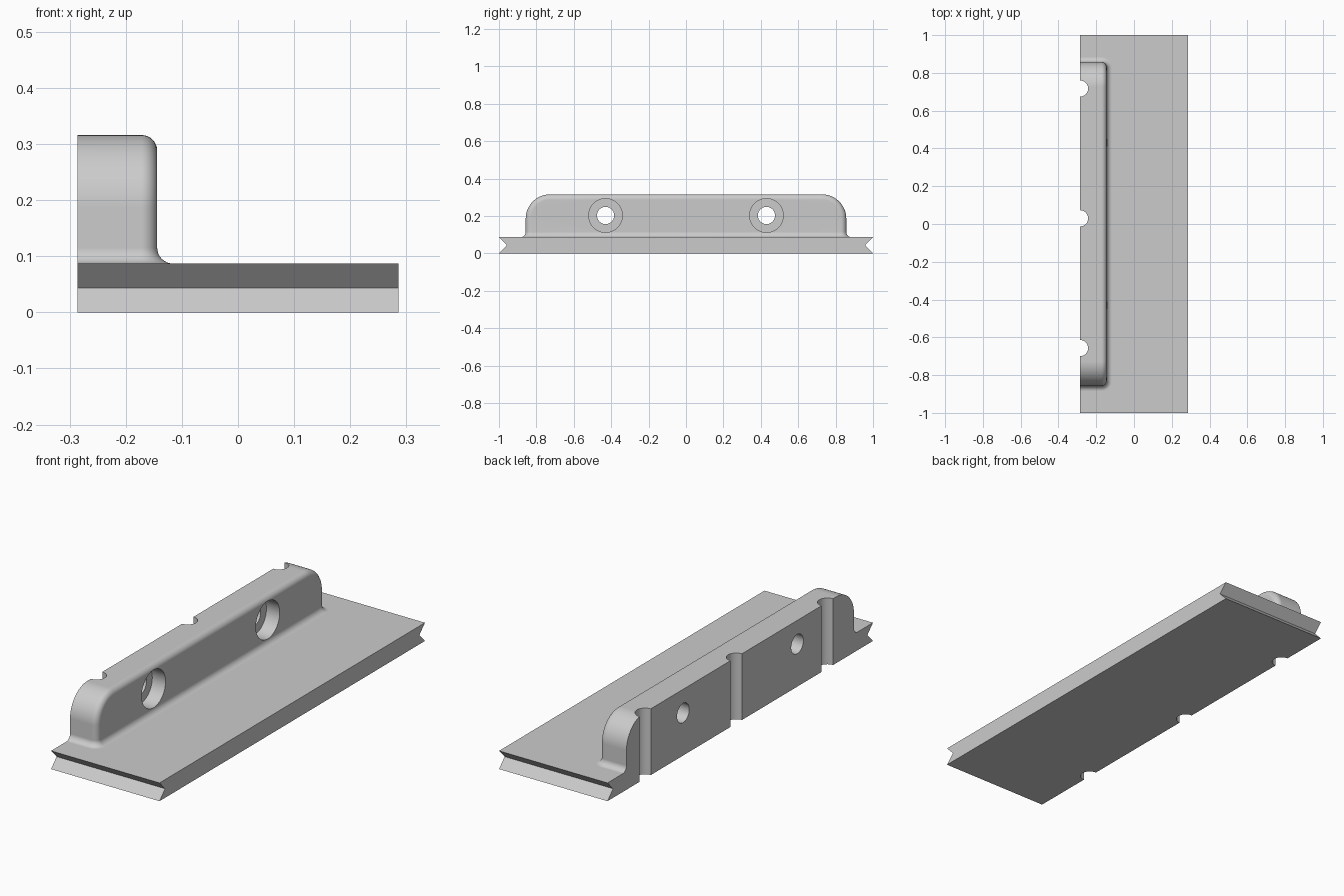
import bpy, bmesh
from math import sin, cos, pi
from mathutils import Vector

cube = bpy.data.objects.get("Cube")
if cube:
    bpy.data.objects.remove(cube, do_unlink=True)

HALF_W, HALF_L, PLATE_T = 0.286, 1.0, 0.087
RIB_X, RIB_Y, RIB_TOP = -0.144, 0.857, 0.316
CORNER, EDGE = 0.13, 0.028
HOLE_Z = 0.203
STEPS = 8

grey = bpy.data.materials.new("plain grey")
grey.use_nodes = True
grey.diffuse_color = (0.6, 0.6, 0.6, 1)
grey.node_tree.nodes["Principled BSDF"].inputs["Base Color"].default_value = (0.6, 0.6, 0.6, 1)


def make_object(name, bm):
    bmesh.ops.recalc_face_normals(bm, faces=bm.faces[:])
    mesh = bpy.data.meshes.new(name)
    bm.to_mesh(mesh)
    bm.free()
    mesh.materials.append(grey)
    obj = bpy.data.objects.new(name, mesh)
    bpy.context.collection.objects.link(obj)
    return obj


def cylinder(name, radius, length, location, axis):
    bm = bmesh.new()
    bmesh.ops.create_cone(bm, cap_ends=True, segments=48, radius1=radius,
                          radius2=radius, depth=length)
    turn = Vector((0, 0, 1)).rotation_difference(Vector(axis)).to_matrix()
    bmesh.ops.rotate(bm, verts=bm.verts, matrix=turn)
    bmesh.ops.translate(bm, verts=bm.verts, vec=location)
    return make_object(name, bm)


def combine(target, other, operation):
    mod = target.modifiers.new(operation.lower(), 'BOOLEAN')
    mod.object, mod.operation, mod.solver = other, operation, 'EXACT'
    bpy.context.view_layer.objects.active = target
    bpy.ops.object.modifier_apply(modifier=mod.name)
    bpy.data.objects.remove(other, do_unlink=True)


# Base plate with a V groove across each end
bm = bmesh.new()
mid, deep = PLATE_T / 2, HALF_L - 0.042
profile = [(-HALF_L, 0), (HALF_L, 0), (deep, mid), (HALF_L, PLATE_T),
           (-HALF_L, PLATE_T), (-deep, mid)]
face = bm.faces.new([bm.verts.new((-HALF_W, y, z)) for y, z in profile])
side = bmesh.ops.extrude_face_region(bm, geom=[face])
bmesh.ops.translate(bm, vec=(2 * HALF_W, 0, 0),
                    verts=[v for v in side["geom"] if isinstance(v, bmesh.types.BMVert)])
bracket = make_object("mounting_bracket", bm)

# Rib outline, one side: buried skirt, base fillet, then rounded shoulder
# Each entry holds y, z, outward angle and outward flare
outline = [(RIB_Y, PLATE_T / 2, 0, EDGE)]
for i in range(STEPS + 1):
    a = pi / 2 * i / STEPS
    outline.append((RIB_Y, PLATE_T + EDGE * (1 - cos(a)), 0, EDGE * (1 - sin(a))))
for i in range(2 * STEPS + 1):
    a = pi / 4 * i / STEPS
    outline.append((RIB_Y - CORNER * (1 - cos(a)), RIB_TOP - CORNER * (1 - sin(a)), a, 0))


def section(y, z, angle, flare):
    """Points from the flat back, round the long edge, to the front face."""
    ny, nz = cos(angle), sin(angle)
    points = [(-HALF_W, y + flare * ny, z + flare * nz)]
    for j in range(STEPS + 1):
        b = pi / 2 * j / STEPS
        out = (EDGE + flare) * cos(b) - EDGE
        points.append((RIB_X - EDGE + (EDGE + flare) * sin(b), y + out * ny, z + out * nz))
    return points


# Rib built as closed rings, each mirrored across its length
bm = bmesh.new()
rings = []
for entry in outline:
    pts = section(*entry)
    ring = pts + [(x, -y, z) for x, y, z in reversed(pts)]
    rings.append([bm.verts.new(p) for p in ring])
count = len(rings[0])
for low, high in zip(rings, rings[1:]):
    for k in range(count):
        n = (k + 1) % count
        bm.faces.new((low[k], low[n], high[n], high[k]))
bm.faces.new(rings[0])
top = rings[-1]
for k in range(count // 2 - 1):
    bm.faces.new((top[k], top[k + 1], top[count - 2 - k], top[count - 1 - k]))
rib = make_object("rib", bm)
combine(bracket, rib, 'UNION')

# Counterbored screw holes
for y in (-0.43, 0.43):
    combine(bracket, cylinder("screw_hole", 0.046, 0.6, (-0.2, y, HOLE_Z), (1, 0, 0)), 'DIFFERENCE')
    combine(bracket, cylinder("counterbore", 0.09, 0.2, (RIB_X + 0.03, y, HOLE_Z), (1, 0, 0)), 'DIFFERENCE')

# Half-round notches down the back
for y in (-0.657, 0.03, 0.717):
    combine(bracket, cylinder("notch", 0.043, 1.0, (-HALF_W, y, 0.2), (0, 0, 1)), 'DIFFERENCE')

# Smooth the rounded edges and keep the flat faces flat
bpy.ops.object.select_all(action='DESELECT')
bracket.select_set(True)
bpy.context.view_layer.objects.active = bracket
bpy.ops.object.shade_smooth_by_angle(angle=pi / 6)
weighted = bracket.modifiers.new("weighted normals", 'WEIGHTED_NORMAL')
weighted.keep_sharp = True
